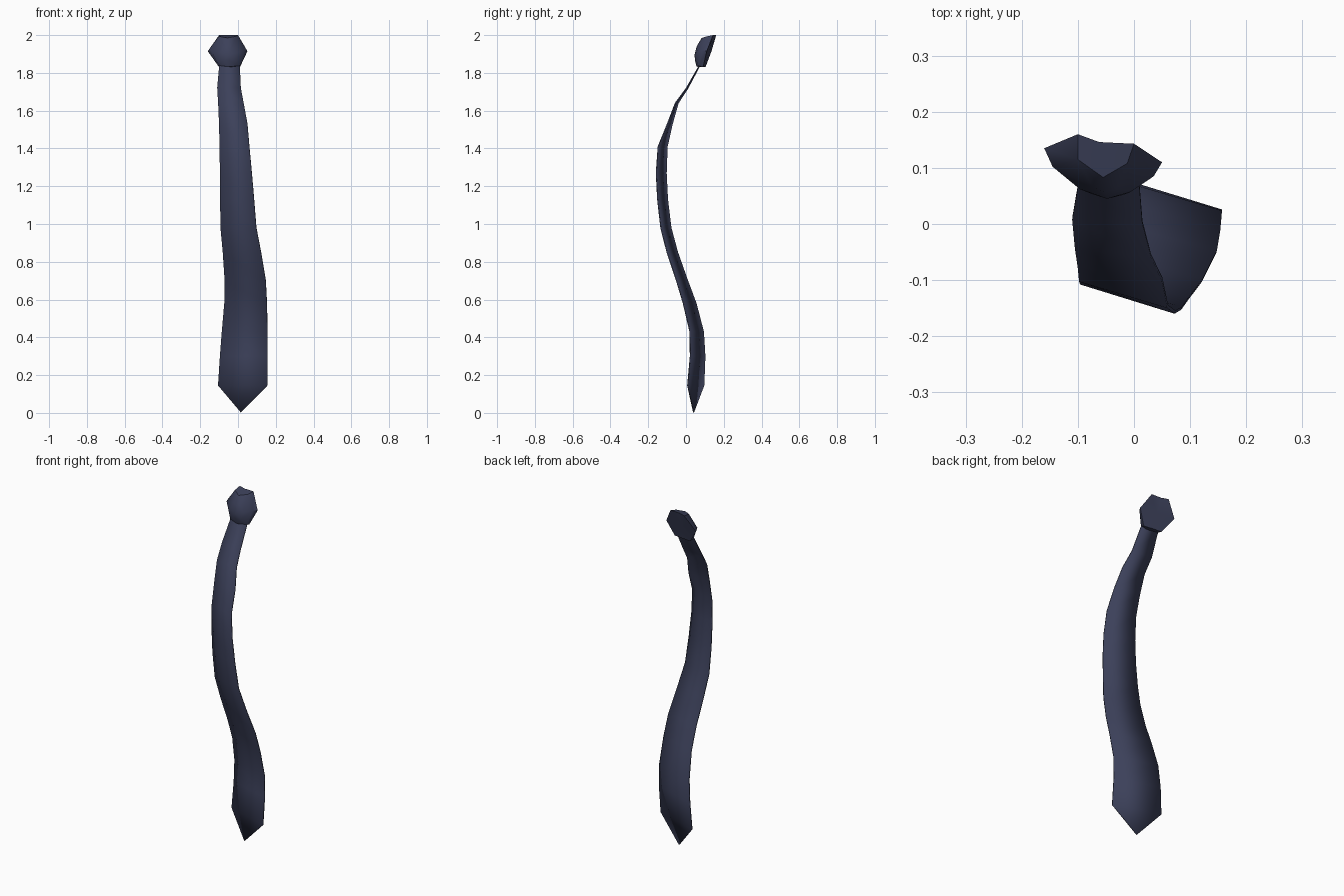
import bpy, bmesh
from mathutils import Vector

navy = bpy.data.materials.new("navy fabric")
navy.diffuse_color = (0.045, 0.052, 0.102, 1)


def make_object(name, bm, angle):
    bmesh.ops.recalc_face_normals(bm, faces=bm.faces)
    mesh = bpy.data.meshes.new(name)
    bm.to_mesh(mesh)
    bm.free()
    mesh.materials.append(navy)
    obj = bpy.data.objects.new(name, mesh)
    bpy.context.collection.objects.link(obj)
    bpy.ops.object.select_all(action='DESELECT')
    obj.select_set(True)
    bpy.context.view_layer.objects.active = obj
    bpy.ops.object.shade_smooth_by_angle(angle=angle)
    return obj


# Blade: wavy cloth strip, rows of (z, left x, left y, right x, right y)
ROWS = [
    (1.86, -0.10, 0.085, 0.005, 0.085),
    (1.83, -0.10, 0.068, 0.01, 0.066),
    (1.72, -0.11, 0.010, 0.015, 0.003),
    (1.64, -0.105, -0.042, 0.03, -0.056),
    (1.53, -0.10, -0.073, 0.05, -0.098),
    (1.41, -0.097, -0.100, 0.06, -0.147),
    (1.27, -0.095, -0.105, 0.073, -0.157),
    (1.13, -0.094, -0.098, 0.085, -0.150),
    (0.98, -0.092, -0.080, 0.097, -0.133),
    (0.85, -0.080, -0.045, 0.122, -0.100),
    (0.70, -0.070, 0.008, 0.147, -0.050),
    (0.58, -0.072, 0.053, 0.153, -0.014),
    (0.43, -0.085, 0.092, 0.156, 0.021),
    (0.30, -0.095, 0.100, 0.156, 0.023),
    (0.145, -0.105, 0.094, 0.155, 0.009),
]
bm = bmesh.new()
pairs = [(bm.verts.new((xl, yl, z)), bm.verts.new((xr, yr, z)))
         for z, xl, yl, xr, yr in ROWS]
for (a, b), (c, d) in zip(pairs, pairs[1:]):
    bm.faces.new((a, c, d, b))
tip = bm.verts.new((0.015, 0.04, 0.003))
bm.faces.new((pairs[-1][0], tip, pairs[-1][1]))
blade = make_object("tie_blade", bm, 0.8)
thick = blade.modifiers.new("cloth thickness", 'SOLIDIFY')
thick.thickness = 0.006
thick.offset = 0

# Knot: hexagonal back rim, front rim and a rounded front
BACK = [(-0.10, 0.16, 2.0), (-0.062, 0.146, 2.0), (0.0, 0.143, 2.0), (0.05, 0.11, 1.915),
        (0.01, 0.09, 1.83), (-0.045, 0.098, 1.83), (-0.10, 0.103, 1.83), (-0.16, 0.135, 1.915)]
FRONT = [(-0.10, 0.115, 1.993), (-0.055, 0.083, 1.985), (-0.012, 0.108, 1.993), (0.035, 0.085, 1.92),
         (0.01, 0.068, 1.838), (-0.045, 0.056, 1.833), (-0.10, 0.072, 1.838), (-0.145, 0.102, 1.92)]
hub = Vector((-0.048, 0.045, 1.895))
inner = []
for p in FRONT:
    q = Vector(p).lerp(hub, 0.5)
    q.y = hub.y + (p[1] - hub.y) * 0.3
    inner.append(q)

bm = bmesh.new()
rings = [[bm.verts.new(p) for p in ring] for ring in (BACK, FRONT, inner)]
for r, s in zip(rings, rings[1:]):
    for i in range(8):
        j = (i + 1) % 8
        bm.faces.new((r[i], r[j], s[j], s[i]))
front_centre = bm.verts.new(hub)
back_centre = bm.verts.new((-0.053, 0.122, 1.915))
for i in range(8):
    j = (i + 1) % 8
    bm.faces.new((rings[2][i], rings[2][j], front_centre))
    bm.faces.new((rings[0][j], rings[0][i], back_centre))
make_object("tie_knot", bm, 0.7)
